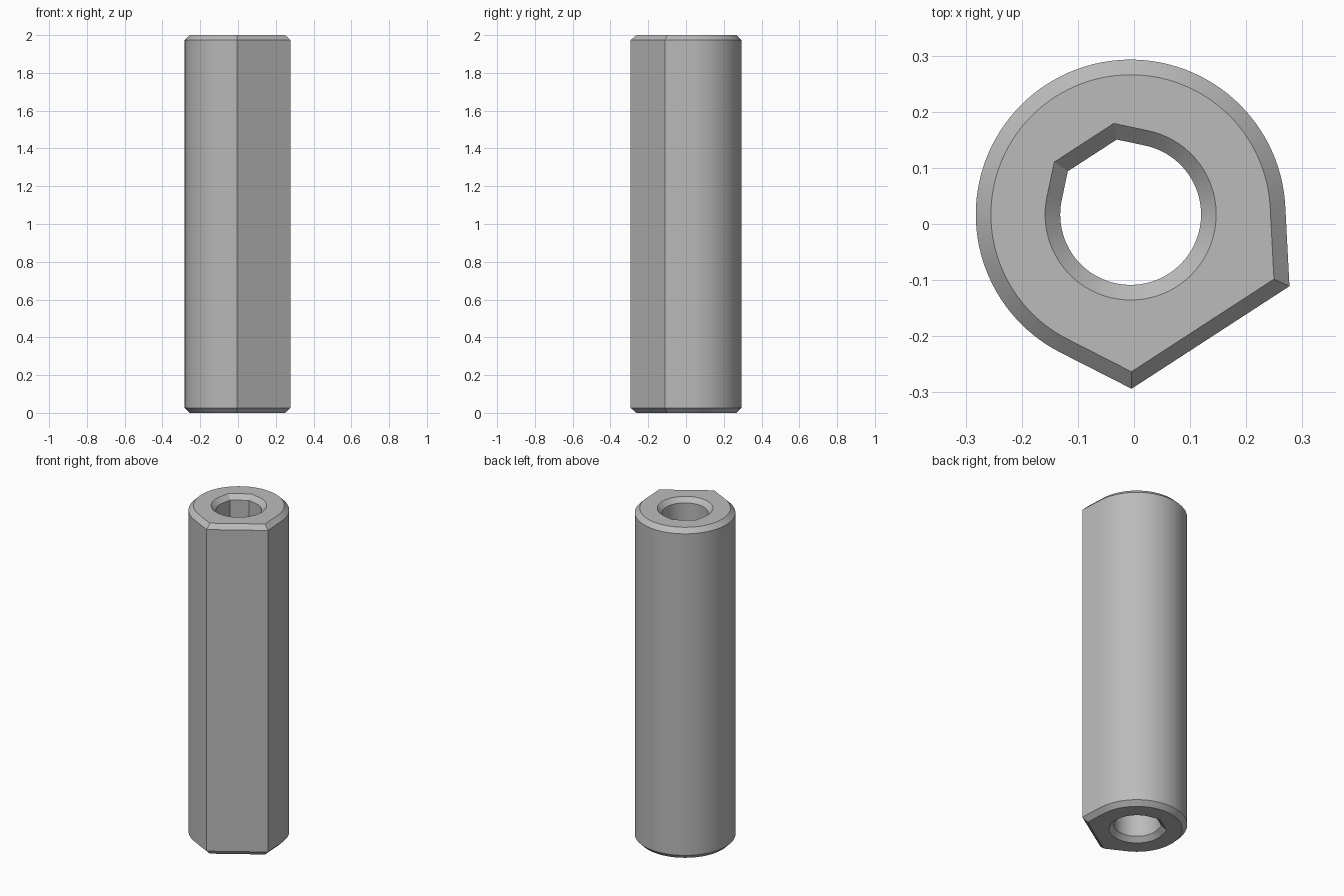
import bpy, bmesh, math

cube = bpy.data.objects.get("Cube")
if cube:
    bpy.data.objects.remove(cube, do_unlink=True)

CENTRE = (-0.006, 0.017)
FLAT_DIRECTION = -57      # degrees, the way the outer flat faces
HEIGHT, CHAMFER = 2.0, 0.027
OUTER_R, HOLE_R = 0.276, 0.1255
OUTER_CORNER, OUTER_TANGENT = 32.7, 60
HOLE_CORNER, HOLE_TANGENT = 22.5, 45


def flat_radius(radius, angle, corner, tangent):
    """Distance to a circle that has one flat, joined by two tangent sides."""
    a = abs((angle + 180) % 360 - 180)
    if a >= tangent:
        return radius
    if a >= corner:
        return radius / math.cos(math.radians(tangent - a))
    peak = radius / math.cos(math.radians(tangent - corner))
    return peak * math.cos(math.radians(corner)) / math.cos(math.radians(a))


# Shared angles, with every corner included exactly
corners = [OUTER_CORNER, -OUTER_CORNER, 180 - HOLE_CORNER, HOLE_CORNER - 180]
angles = [a for a in range(-180, 180, 3) if all(abs(a - c) > 1 for c in corners)]
angles = sorted(angles + corners)


def loop(bm, radius, z, hole):
    verts = []
    for a in angles:
        if hole:
            r = flat_radius(radius, a + 180, HOLE_CORNER, HOLE_TANGENT)
        else:
            r = flat_radius(radius, a, OUTER_CORNER, OUTER_TANGENT)
        t = math.radians(a + FLAT_DIRECTION)
        verts.append(bm.verts.new((CENTRE[0] + r * math.cos(t),
                                   CENTRE[1] + r * math.sin(t), z)))
    return verts


# Cross-section of the wall: up the outside, down through the hole
section = [
    (OUTER_R - CHAMFER, 0, False),
    (OUTER_R, CHAMFER, False),
    (OUTER_R, HEIGHT - CHAMFER, False),
    (OUTER_R - CHAMFER, HEIGHT, False),
    (HOLE_R + CHAMFER, HEIGHT, True),
    (HOLE_R, HEIGHT - CHAMFER, True),
    (HOLE_R, CHAMFER, True),
    (HOLE_R + CHAMFER, 0, True),
]
bm = bmesh.new()
loops = [loop(bm, *s) for s in section]
n = len(angles)
for k, low in enumerate(loops):
    high = loops[(k + 1) % len(loops)]
    for i in range(n):
        j = (i + 1) % n
        bm.faces.new((low[i], low[j], high[j], high[i]))
bmesh.ops.recalc_face_normals(bm, faces=bm.faces)

mesh = bpy.data.meshes.new("flatted_sleeve")
bm.to_mesh(mesh)
bm.free()
sleeve = bpy.data.objects.new("flatted_sleeve", mesh)
bpy.context.collection.objects.link(sleeve)

# Plain grey
grey = bpy.data.materials.new("plain_grey")
grey.use_nodes = True
colour = (0.5, 0.5, 0.5, 1)
grey.diffuse_color = colour
grey.node_tree.nodes["Principled BSDF"].inputs["Base Color"].default_value = colour
mesh.materials.append(grey)

bpy.ops.object.select_all(action='DESELECT')
sleeve.select_set(True)
bpy.context.view_layer.objects.active = sleeve
bpy.ops.object.shade_smooth_by_angle(angle=math.radians(25))
